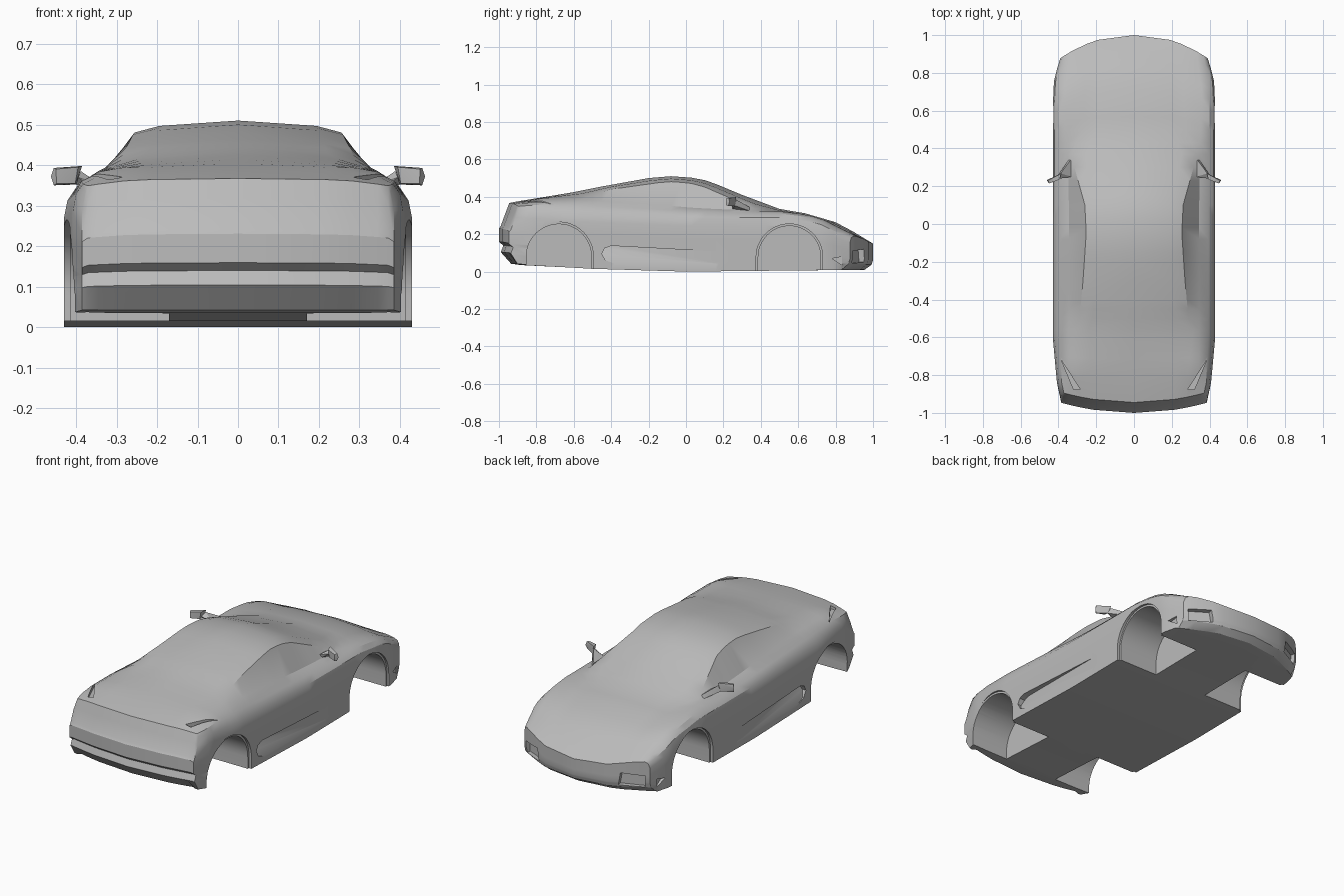
import bpy, bmesh, math
from mathutils import Vector

if "Cube" in bpy.data.objects:
    bpy.data.objects.remove(bpy.data.objects["Cube"])

grey = bpy.data.materials.new("body_grey")
grey.diffuse_color = (0.5, 0.5, 0.5, 1)
grey.use_nodes = True
grey.node_tree.nodes["Principled BSDF"].inputs["Base Color"].default_value = grey.diffuse_color


def finish(name, bm):
    bmesh.ops.recalc_face_normals(bm, faces=bm.faces[:])
    me = bpy.data.meshes.new(name)
    bm.to_mesh(me)
    bm.free()
    me.materials.append(grey)
    ob = bpy.data.objects.new(name, me)
    bpy.context.collection.objects.link(ob)
    return ob


def hull(name, pts, side=1):
    bm = bmesh.new()
    for x, y, z in pts:
        bm.verts.new((x * side, y, z))
    res = bmesh.ops.convex_hull(bm, input=bm.verts[:])
    junk = [v for v in set(res["geom_interior"]) | set(res["geom_unused"])
            if isinstance(v, bmesh.types.BMVert)]
    bmesh.ops.delete(bm, geom=junk, context='VERTS')
    bmesh.ops.dissolve_limit(bm, angle_limit=0.01, verts=bm.verts[:], edges=bm.edges[:])
    return finish(name, bm)


def smooth(ob, deg):
    bpy.ops.object.select_all(action='DESELECT')
    ob.select_set(True)
    bpy.context.view_layer.objects.active = ob
    bpy.ops.object.shade_smooth_by_angle(angle=math.radians(deg))


def curve(pts, s):
    if s <= pts[0][0]:
        return pts[0][1]
    for (a, u), (b, v) in zip(pts, pts[1:]):
        if s <= b:
            return u + (v - u) * (s - a) / (b - a)
    return pts[-1][1]


def clamp(v):
    return max(0.0, min(1.0, v))


# feature lines along the car: (station, value)
WIDTH = [(-.9, .385), (-.84, .408), (-.6, .43), (.6, .43), (.75, .425), (.83, .405), (.87, .39)]
FLOOR = [(-.9, .042), (-.84, .035), (-.5, .015), (0, 0), (.4, .004), (.87, .01)]
SHOULDER = [(-.9, .333), (-.75, .325), (-.6, .312), (0, .29), (.5, .288), (.7, .262), (.87, .18)]
BELT_X = [(-.9, .345), (-.56, .345), (.1, .345), (.37, .35), (.7, .36), (.87, .33)]
BELT_Z = [(-.9, .353), (-.75, .383), (-.56, .385), (-.2, .362), (.05, .34), (.37, .325),
          (.5, .322), (.6, .31), (.7, .288), (.87, .187)]
RAIL_X = [(-.9, .28), (-.75, .29), (-.56, .315), (-.5, .288), (-.3, .27), (-.05, .253), (.1, .26),
          (.37, .335), (.5, .27), (.72, .26), (.87, .25)]
RAIL_Z = [(-.9, .361), (-.75, .393), (-.56, .397), (-.4, .44), (-.1, .482), (.02, .474), (.1, .452),
          (.37, .335), (.5, .318), (.6, .30), (.72, .262), (.87, .173)]
CENTRE = [(-.9, .367), (-.7, .405), (-.45, .455), (-.2, .50), (-.08, .51), (.03, .502), (.12, .485),
          (.3, .41), (.5, .335), (.6, .312), (.72, .265), (.79, .215), (.87, .15)]
REAR_STEP = [(0, -.02), (.19, .035), (.3, .022), (.36, .045), (.58, .045), (.62, .036), (1, -.01)]
NOSE_STEP = [(0, -.045), (.19, -.008), (.36, 0), (1, 0)]
ROWS = [0, .19, .3, .36, .58, .62, .85, 1]
STATIONS = [-.9, -.84, -.8, -.75, -.7, -.65, -.6, -.56, -.5, -.45, -.4, -.3, -.2, -.15, -.08, -.02,
            .03, .1, .16, .23, .3, .37, .43, .5, .55, .6, .66, .72, .76, .79, .83, .87]


def point(s, c, f):
    """Point at station s, column c (0 side .. 5 centre), height fraction f."""
    w = curve(WIDTH, s)
    bx, bz = curve(BELT_X, s), curve(BELT_Z, s)
    rx, rz = curve(RAIL_X, s), curve(RAIL_Z, s)
    cz, sh = curve(CENTRE, s), curve(SHOULDER, s)
    x, top = [(w, sh), ((w + bx) / 2 + .006, (sh + bz) / 2 + .006), (bx, bz), (rx, rz),
              (rx * .76, rz + (cz - rz) * .55), (0, cz)][c]
    if c == 0:
        x *= 1 - .02 * clamp((f - .85) / .15)
    z0 = curve(FLOOR, s)
    y = s + .13 * clamp((s - .5) / .37) * (1 - clamp(x / .4) ** 2.2)
    y -= .055 * clamp((-s - .6) / .3) * (1 - clamp(x / .39) ** 2)
    if s == STATIONS[0]:
        y -= curve(REAR_STEP, f) if c > 1 or f > 0 else 0
    if s == STATIONS[-1]:
        y += curve(NOSE_STEP, f)
    return (x, y, z0 + (top - z0) * f)


def add_grid(bm, rows):
    vs = [[bm.verts.new(p) for p in r] for r in rows]
    for a, b in zip(vs, vs[1:]):
        for i in range(len(a) - 1):
            bm.faces.new((a[i], a[i + 1], b[i + 1], b[i]))


# lofted body shell with shaped nose and tail
bm = bmesh.new()
add_grid(bm, [[point(s, c, 0) for c in (5, 4, 3, 2, 1)] + [point(s, 0, f) for f in ROWS]
              + [point(s, c, 1) for c in (1, 2, 3, 4, 5)] for s in STATIONS])
for s in (STATIONS[0], STATIONS[-1]):
    add_grid(bm, [[point(s, c, f) for f in ROWS] for c in range(6)])
bmesh.ops.remove_doubles(bm, verts=bm.verts[:], dist=1e-5)
bmesh.ops.mirror(bm, geom=bm.verts[:] + bm.edges[:] + bm.faces[:], axis='X', merge_dist=1e-4)
bmesh.ops.remove_doubles(bm, verts=bm.verts[:], dist=1e-5)
body = finish("car_body", bm)


def arch(yc, zc, r, x0):
    ring = [(yc + r * math.cos(math.pi * i / 24), zc + r * math.sin(math.pi * i / 24)) for i in range(25)]
    ring += [(yc - r, -.1), (yc + r, -.1)]
    return [(x, y, z) for x in (x0, .6) for y, z in ring]


def slot(outline, depth):
    return [(x, y, z) for y, z in outline for x in (.431 - depth(y, z), .5)]


# cutters: wheel wells with a lip, side scoops, nose intakes, corner vents, tail slits
SCOOP = [(.19, .04), (-.38, .042), (-.43, .06), (-.45, .095), (-.435, .125), (-.40, .138), (.19, .106)]
INTAKE = [(.24, .925, .05), (.36, .868, .045), (.365, .866, .11), (.25, .92, .12)]
SLIT = [(.385, -.72), (.285, -.875), (.32, -.875)]
shapes = [arch(-.68, .08, .185, .415), arch(-.68, .08, .174, .17),
          arch(.553, .077, .178, .415), arch(.553, .077, .167, .17),
          slot(SCOOP, lambda y, z: .035 * clamp((.19 - y) / .35) * clamp((z - .04) / .085)),
          INTAKE + [(x + .03, y + .12, z) for x, y, z in INTAKE],
          slot([(.78, .07), (.835, .08), (.835, .035)], lambda y, z: .034),
          [(x, y, z) for x, y in SLIT for z in (.352, .45)]]
for pts in shapes:
    for side in (1, -1):
        cutter = hull("cutter", pts, side)
        cutter.hide_render = True
        mod = body.modifiers.new("cut", 'BOOLEAN')
        mod.operation = 'DIFFERENCE'
        mod.solver = 'EXACT'
        mod.object = cutter
        bpy.context.view_layer.objects.active = body
        bpy.ops.object.modifier_apply(modifier=mod.name)
        bpy.data.objects.remove(cutter)
smooth(body, 30)

# door mirrors: tapered housing on a slim arm
HEAD = [(.385, .268, .398), (.40, .262, .352), (.455, .226, .35), (.462, .232, .372), (.455, .23, .393),
        (.395, .235, .395), (.402, .235, .355), (.448, .215, .355), (.45, .215, .39)]
ARM = [(.33, .25, .345), (.345, .34, .325), (.335, .34, .345), (.35, .25, .335),
       (.40, .262, .352), (.388, .268, .385), (.395, .24, .37)]
for side, label in ((1, "right"), (-1, "left")):
    smooth(hull(label + "_mirror_housing", HEAD, side), 25)
    smooth(hull(label + "_mirror_arm", ARM, side), 25)
